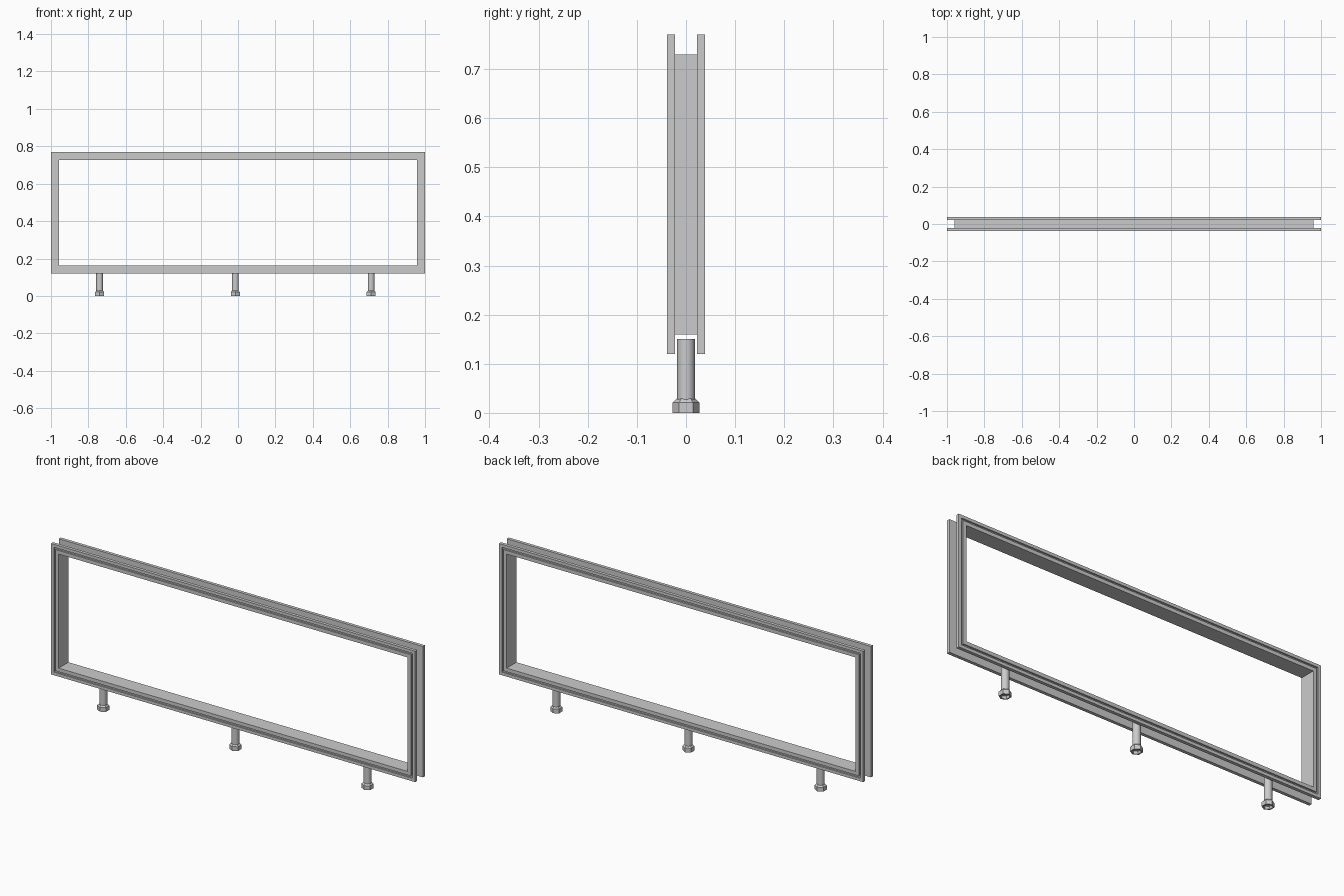
import bpy, bmesh, math
from mathutils import Vector

if "Cube" in bpy.data.objects:
    bpy.data.objects.remove(bpy.data.objects["Cube"])


def finish(bm, name):
    bmesh.ops.recalc_face_normals(bm, faces=bm.faces)
    me = bpy.data.meshes.new(name)
    bm.to_mesh(me)
    bm.free()
    ob = bpy.data.objects.new(name, me)
    bpy.context.collection.objects.link(ob)
    return ob


def skin(bm, rings, loop=False):
    """Join successive vertex rings with quads."""
    n = len(rings[0])
    for i in range(len(rings) if loop else len(rings) - 1):
        a, b = rings[i], rings[(i + 1) % len(rings)]
        for k in range(n):
            m = (k + 1) % n
            bm.faces.new((a[k], a[m], b[m], b[k]))


# Channel section: (inset from outer edge, y), front half then mirrored to the back
half = [(0.04, -0.0225), (0, -0.0225), (0, -0.0385), (0.015, -0.0385), (0.015, -0.0305),
        (0.024, -0.0305), (0.024, -0.0385), (0.042, -0.0385)]
section = half + [(d, -y) for d, y in reversed(half)]

# Rectangular frame: the section mitred around four corners
bm = bmesh.new()
rings = []
for sx, sz in ((-1, -1), (1, -1), (1, 1), (-1, 1)):
    rings.append([bm.verts.new((sx * (1 - d), y, 0.445 + sz * (0.325 - d)))
                  for d, y in section])
skin(bm, rings, loop=True)
finish(bm, "channel_frame")


def ring(bm, n, r, z, x, turn=0.0):
    return [bm.verts.new((x + r * math.cos(turn + 2 * math.pi * k / n),
                          r * math.sin(turn + 2 * math.pi * k / n), z)) for k in range(n)]


for label, x in (("left", -0.74), ("middle", -0.014), ("right", 0.712)):
    # Hexagonal foot with chamfered top and hollow underside
    bm = bmesh.new()
    t = math.pi / 2
    prof = [(0.018, 0.012), (0.021, 0), (0.0275, 0), (0.0275, 0.021), (0.019, 0.029)]
    rings = [ring(bm, 6, r, z, x, t) for r, z in prof]
    skin(bm, rings)
    bm.faces.new(rings[0])
    bm.faces.new(rings[-1])
    finish(bm, label + "_foot")

    # Round stem
    bm = bmesh.new()
    rings = [ring(bm, 32, 0.018, z, x) for z in (0.02, 0.15)]
    skin(bm, rings)
    for r in rings:
        bm.faces.new(r)
    stem = finish(bm, label + "_stem")
    bpy.ops.object.select_all(action='DESELECT')
    stem.select_set(True)
    bpy.context.view_layer.objects.active = stem
    bpy.ops.object.shade_smooth_by_angle(angle=math.radians(30))
